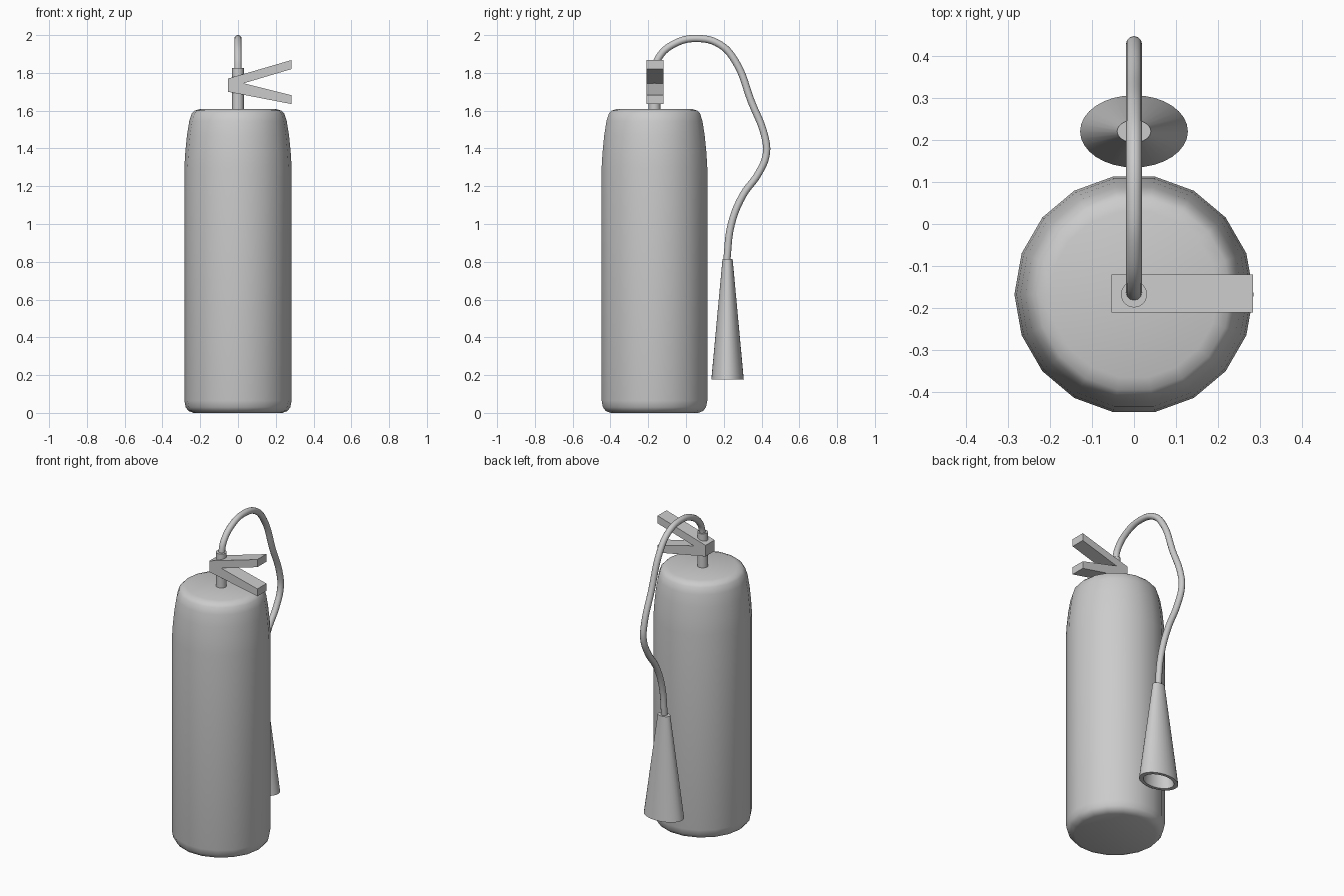
import bpy, bmesh
from math import pi, cos, sin, radians
from mathutils import Vector

cube = bpy.data.objects.get("Cube")
if cube:
    bpy.data.objects.remove(cube, do_unlink=True)

grey = bpy.data.materials.new("plain grey")
grey.use_nodes = True
COLOUR = (0.6, 0.6, 0.6, 1)
grey.diffuse_color = COLOUR
grey.node_tree.nodes["Principled BSDF"].inputs["Base Color"].default_value = COLOUR

AXIS_Y = -0.167   # centre line of the tank


def finish(obj, smooth=True):
    obj.data.materials.append(grey)
    bpy.ops.object.select_all(action="DESELECT")
    obj.select_set(True)
    bpy.context.view_layer.objects.active = obj
    if smooth:
        bpy.ops.object.shade_smooth_by_angle(angle=radians(35))
    return obj


def from_bmesh(name, bm, smooth=True):
    bmesh.ops.recalc_face_normals(bm, faces=bm.faces)
    mesh = bpy.data.meshes.new(name)
    bm.to_mesh(mesh)
    bm.free()
    obj = bpy.data.objects.new(name, mesh)
    bpy.context.collection.objects.link(obj)
    return finish(obj, smooth)


def lathe(name, profile, sides, y, squash=1.0):
    """Rings of (radius, z) joined into a closed solid around a vertical axis."""
    bm = bmesh.new()
    rings = []
    for r, z in profile:
        angles = [2 * pi * i / sides for i in range(sides)]
        rings.append([bm.verts.new((r * cos(a), y + squash * r * sin(a), z)) for a in angles])
    for low, high in zip(rings, rings[1:]):
        for i in range(sides):
            j = (i + 1) % sides
            bm.faces.new((low[i], low[j], high[j], high[i]))
    bm.faces.new(rings[0])
    bm.faces.new(rings[-1])
    return from_bmesh(name, bm)


# Tank with a rounded base and shoulder
lathe("tank", [(0.235, 0), (0.262, 0.01), (0.277, 0.03), (0.284, 0.065), (0.284, 1.3),
               (0.279, 1.38), (0.27, 1.47), (0.258, 1.545), (0.245, 1.585), (0.23, 1.6),
               (0.2, 1.61)], 18, AXIS_Y)

# Valve stem
lathe("valve_stem", [(0.031, 1.6), (0.031, 1.825)], 32, AXIS_Y)

# Forked squeeze handle, extruded from its side outline
outline = [(-0.053, 1.7), (0.283, 1.635), (0.283, 1.682), (0.03, 1.745),
           (0.283, 1.82), (0.283, 1.868), (-0.053, 1.77)]
bm = bmesh.new()
face = bm.faces.new([bm.verts.new((x, -0.21, z)) for x, z in outline])
side = bmesh.ops.extrude_face_region(bm, geom=[face])
moved = [v for v in side["geom"] if isinstance(v, bmesh.types.BMVert)]
bmesh.ops.translate(bm, verts=moved, vec=(0, 0.09, 0))
from_bmesh("squeeze_handle", bm, smooth=False)

# Hose from the valve over the back and down to the horn
path = [(AXIS_Y, 1.8), (-0.145, 1.88), (-0.06, 1.955), (0.06, 1.982), (0.18, 1.95), (0.262, 1.86),
        (0.345, 1.65), (0.418, 1.46), (0.425, 1.37), (0.385, 1.27), (0.3, 1.15),
        (0.24, 1.0), (0.215, 0.8)]
curve = bpy.data.curves.new("hose", "CURVE")
curve.dimensions = "3D"
curve.bevel_depth = 0.019
curve.bevel_resolution = 4
curve.use_fill_caps = True
curve.resolution_u = 6
spline = curve.splines.new("BEZIER")
spline.bezier_points.add(len(path) - 1)
for point, (y, z) in zip(spline.bezier_points, path):
    point.co = Vector((0, y, z))
    point.handle_left_type = point.handle_right_type = "AUTO"
hose = bpy.data.objects.new("hose", curve)
bpy.context.collection.objects.link(hose)
bpy.ops.object.select_all(action="DESELECT")
hose.select_set(True)
bpy.context.view_layer.objects.active = hose
bpy.ops.object.convert(target="MESH")
finish(bpy.context.view_layer.objects.active)

# Flattened discharge horn, hollow from below
lathe("discharge_horn", [(0.028, 0.79), (0.1, 0.178), (0.128, 0.178), (0.04, 0.815)],
      32, 0.22, squash=0.67)
